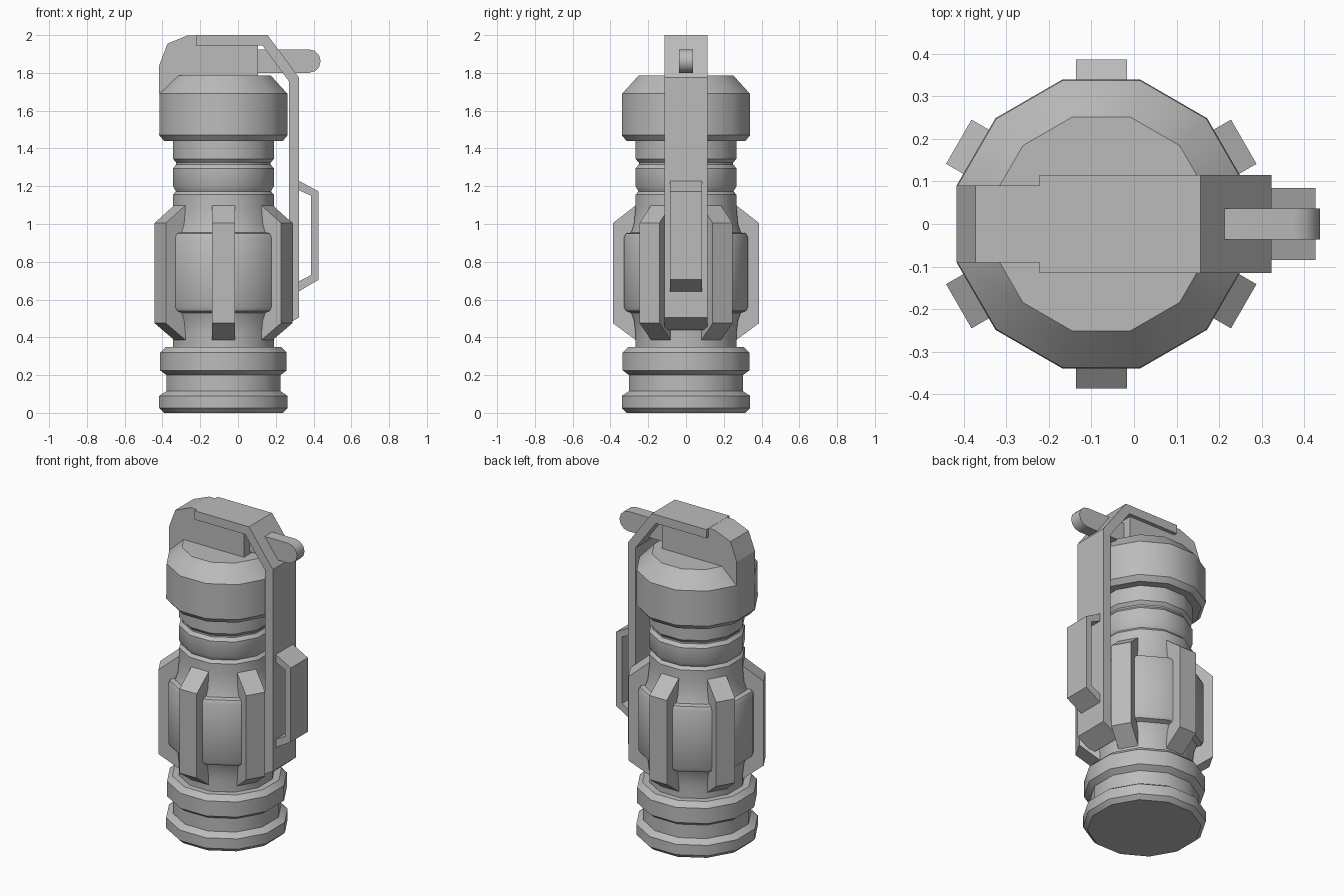
import bpy
import bmesh
import math
from mathutils import Matrix, Vector

cube = bpy.data.objects.get("Cube")
if cube:
    bpy.data.objects.remove(cube, do_unlink=True)

AXIS_X = -0.077
SIDES = 12

grey = bpy.data.materials.new("plain grey")
grey.use_nodes = True
grey.diffuse_color = (0.5, 0.5, 0.5, 1)
grey.node_tree.nodes["Principled BSDF"].inputs["Base Color"].default_value = (0.5, 0.5, 0.5, 1)


def finish(name, bm, smooth=True):
    bmesh.ops.recalc_face_normals(bm, faces=bm.faces)
    mesh = bpy.data.meshes.new(name)
    bm.to_mesh(mesh)
    bm.free()
    mesh.materials.append(grey)
    obj = bpy.data.objects.new(name, mesh)
    bpy.context.collection.objects.link(obj)
    if smooth:
        bpy.ops.object.select_all(action='DESELECT')
        obj.select_set(True)
        bpy.context.view_layer.objects.active = obj
        bpy.ops.object.shade_smooth_by_angle(angle=math.radians(34))
    return obj


def lathe(name, profile):
    """Twelve-sided turned part; profile is (flat-to-axis distance, height)."""
    bm = bmesh.new()
    rings = []
    for r, z in profile:
        r /= math.cos(math.pi / SIDES)
        angles = [(i + 0.5) * math.tau / SIDES for i in range(SIDES)]
        rings.append([bm.verts.new((AXIS_X + r * math.cos(a), r * math.sin(a), z)) for a in angles])
    for low, high in zip(rings, rings[1:]):
        for i in range(SIDES):
            j = (i + 1) % SIDES
            bm.faces.new((low[i], low[j], high[j], high[i]))
    bm.faces.new(rings[0])
    bm.faces.new(rings[-1])
    return finish(name, bm)


def slab(name, outline, half_width, matrix=None, smooth=False):
    """Side outline in x and z, given thickness along y."""
    bm = bmesh.new()
    face = bm.faces.new([bm.verts.new((x, -half_width, z)) for x, z in outline])
    out = bmesh.ops.extrude_face_region(bm, geom=[face])
    verts = [v for v in out["geom"] if isinstance(v, bmesh.types.BMVert)]
    bmesh.ops.translate(bm, verts=verts, vec=Vector((0, 2 * half_width, 0)))
    if matrix:
        bm.transform(matrix)
    return finish(name, bm, smooth)


# Turned body
lathe("base", [(0.315, 0), (0.34, 0.025), (0.34, 0.09), (0.302, 0.115), (0.302, 0.2),
               (0.335, 0.225), (0.335, 0.32), (0.305, 0.35), (0.25, 0.35)])
lathe("barrel", [(0.267, 0.34), (0.267, 0.42), (0.275, 0.49), (0.29, 0.53), (0.318, 0.54),
                 (0.328, 0.56), (0.328, 0.93), (0.318, 0.95), (0.29, 0.955), (0.275, 1.0),
                 (0.267, 1.09), (0.267, 1.155), (0.25, 1.175), (0.25, 1.19)])
lathe("neck", [(0.25, 1.17), (0.267, 1.2), (0.267, 1.295), (0.25, 1.315), (0.25, 1.325),
               (0.267, 1.345), (0.267, 1.45)])
lathe("head", [(0.315, 1.44), (0.34, 1.47), (0.338, 1.69), (0.252, 1.785)])

# Six ribs around the barrel
rib = [(0.2, 0.385), (0.265, 0.385), (0.387, 0.475), (0.387, 1.005), (0.265, 1.1), (0.2, 1.1)]
for i in range(6):
    turn = Matrix.Translation((AXIS_X, 0, 0)) @ Matrix.Rotation(math.radians(30 + 60 * i), 4, 'Z')
    slab(f"rib_{i + 1}", rib, 0.06, turn)

# Bracket on the head
slab("top_bracket", [(-0.417, 1.69), (-0.417, 1.84), (-0.373, 1.955), (-0.265, 1.999),
                     (-0.1, 1.999), (0.105, 1.96), (0.105, 1.77), (-0.3, 1.69)], 0.091)

# Lever bent over the top and down the side
slab("lever", [(-0.222, 2), (0.157, 2), (0.323, 1.775), (0.323, 0.505), (0.21, 0.44),
               (0.21, 0.495), (0.27, 0.53), (0.27, 1.755), (0.13, 1.945), (-0.222, 1.945)], 0.115)

# Grip loop on the lever
slab("grip_loop", [(0.32, 1.23), (0.427, 1.172), (0.427, 0.705), (0.32, 0.642),
                   (0.32, 0.695), (0.387, 0.73), (0.387, 1.15), (0.32, 1.18)], 0.085)

# Pin with a rounded end
arc = [math.radians(a) for a in range(-90, 91, 30)]
pin = [(0.09, 1.925), (0.09, 1.8)]
pin += [(0.375 + 0.0625 * math.cos(a), 1.8625 + 0.0625 * math.sin(a)) for a in arc]
slab("pin", pin, 0.037, smooth=True)
